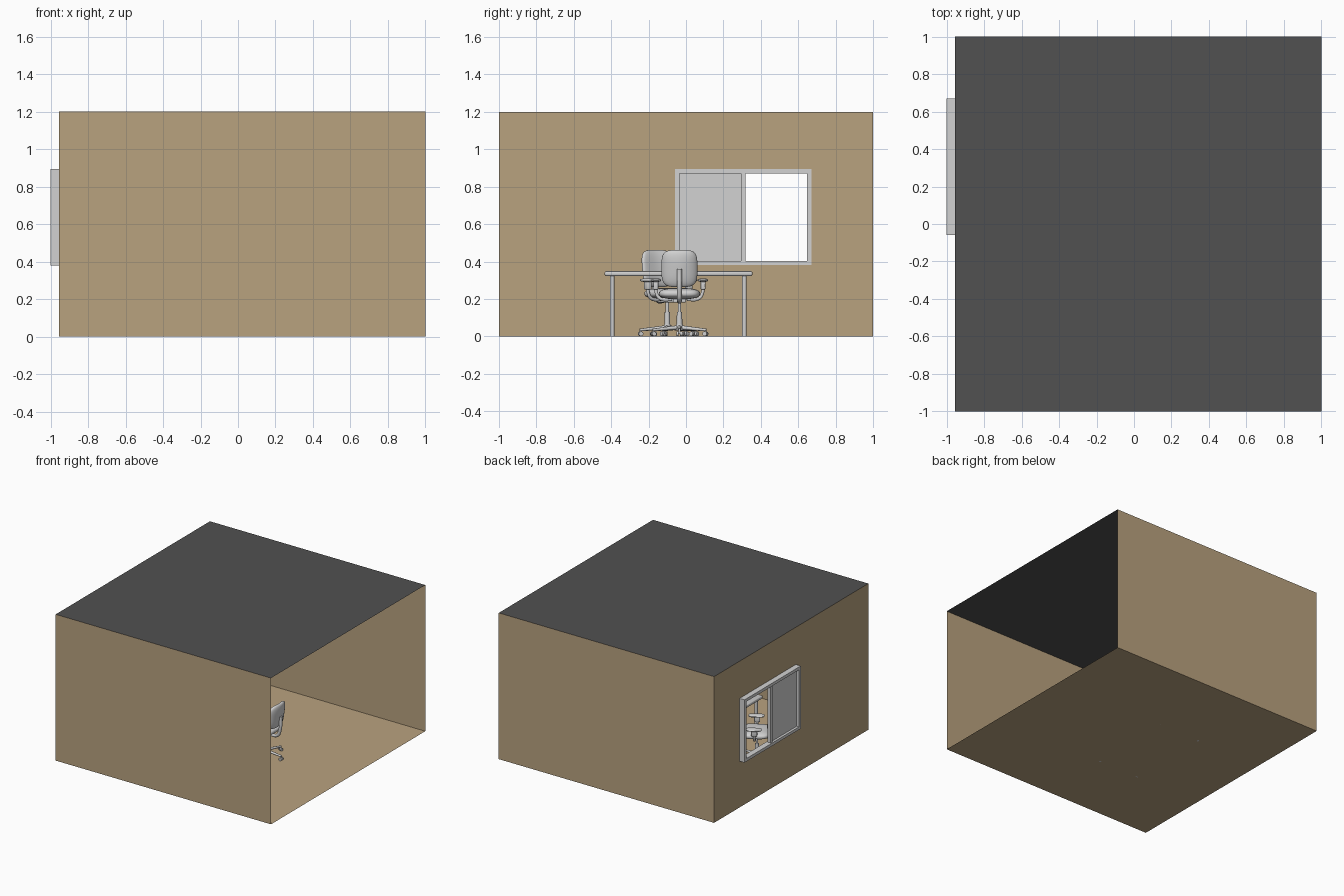
import bpy, bmesh, math
from mathutils import Vector, Matrix

if "Cube" in bpy.data.objects:
    bpy.data.objects.remove(bpy.data.objects["Cube"])


def material(name, rgb):
    m = bpy.data.materials.new(name)
    m.diffuse_color = (*rgb, 1)
    m.use_nodes = True
    m.node_tree.nodes["Principled BSDF"].inputs["Base Color"].default_value = m.diffuse_color
    return m


TAN = material("tan wall", (0.485, 0.362, 0.212))
DARK = material("dark ceiling", (0.082, 0.082, 0.082))
GREY = material("light grey", (0.645, 0.645, 0.645))


def finish(name, bm, mat, matrix=None, smooth=False):
    if matrix is not None:
        bm.transform(matrix)
    me = bpy.data.meshes.new(name)
    bm.to_mesh(me)
    bm.free()
    ob = bpy.data.objects.new(name, me)
    bpy.context.collection.objects.link(ob)
    me.materials.append(mat)
    if smooth:
        bpy.ops.object.select_all(action='DESELECT')
        ob.select_set(True)
        bpy.context.view_layer.objects.active = ob
        bpy.ops.object.shade_smooth_by_angle(angle=math.radians(40))
    return ob


def sheet(name, corners, mat):
    bm = bmesh.new()
    bm.faces.new([bm.verts.new(c) for c in corners])
    finish(name, bm, mat)


def add_box(bm, lo, hi, bevel=0):
    lo, hi = Vector(lo), Vector(hi)
    new = bmesh.ops.create_cube(bm, size=1)["verts"]
    for v in new:
        v.co = Vector(v.co[i] * (hi[i] - lo[i]) + (lo[i] + hi[i]) / 2 for i in range(3))
    if bevel:
        edges = {e for v in new for e in v.link_edges}
        bmesh.ops.bevel(bm, geom=list(edges), offset=bevel, segments=3,
                        profile=0.5, affect='EDGES')


def add_rod(bm, a, b, r1, r2, sides=16):
    a, b = Vector(a), Vector(b)
    rot = (b - a).to_track_quat('Z', 'Y').to_matrix().to_4x4()
    bmesh.ops.create_cone(bm, cap_ends=True, segments=sides, radius1=r1, radius2=r2,
                          depth=(b - a).length,
                          matrix=Matrix.Translation((a + b) / 2) @ rot)


def cushion(name, half, matrix, p=4, q=2.6, bend=0):
    # rounded pad, thin along its local z
    bm = bmesh.new()
    bmesh.ops.create_icosphere(bm, subdivisions=4, radius=1)
    for v in bm.verts:
        x, y, z = v.co
        t = ((abs(x)**p + abs(y)**p)**(q / p) + abs(z)**q)**(-1 / q)
        x, y, z = x * t, y * t, z * t
        v.co = (x * half[0], y * half[1], z * half[2] + bend * y * y)
    finish(name, bm, GREY, matrix, True)


def tube(name, points, radius, matrix):
    cu = bpy.data.curves.new(name, 'CURVE')
    cu.dimensions = '3D'
    cu.bevel_depth, cu.bevel_resolution, cu.resolution_u = radius, 3, 8
    cu.use_fill_caps = True
    sp = cu.splines.new('BEZIER')
    sp.bezier_points.add(len(points) - 1)
    for b, co in zip(sp.bezier_points, points):
        b.co = co
        b.handle_left_type = b.handle_right_type = 'AUTO'
    tmp = bpy.data.objects.new(name + "_path", cu)
    bpy.context.collection.objects.link(tmp)
    dg = bpy.context.evaluated_depsgraph_get()
    me = bpy.data.meshes.new_from_object(tmp.evaluated_get(dg))
    bm = bmesh.new()
    bm.from_mesh(me)
    bpy.data.objects.remove(tmp)
    bpy.data.meshes.remove(me)
    finish(name, bm, GREY, matrix, True)


# ---- room: thin sheets, open on the right side ----
X0, X1, H = -0.955, 1.0, 1.2
sheet("floor", [(X0, -1, 0), (X1, -1, 0), (X1, 1, 0), (X0, 1, 0)], TAN)
sheet("ceiling", [(X0, -1, H), (X1, -1, H), (X1, 1, H), (X0, 1, H)], DARK)
sheet("front_wall", [(X0, -1, 0), (X1, -1, 0), (X1, -1, H), (X0, -1, H)], TAN)
sheet("back_wall", [(X1, 1, 0), (X0, 1, 0), (X0, 1, H), (X1, 1, H)], TAN)

# left wall with the window opening left out
ys, zs = [-1, -0.06, 0.67, 1], [0, 0.38, 0.895, H]
bm = bmesh.new()
grid = [[bm.verts.new((X0, y, z)) for z in zs] for y in ys]
for i in range(3):
    for j in range(3):
        if (i, j) != (1, 1):
            bm.faces.new([grid[i][j], grid[i][j + 1], grid[i + 1][j + 1], grid[i + 1][j]])
finish("left_wall", bm, TAN)


# ---- sliding window ----
def ring(name, x0, x1, y0, y1, z0, z1, w):
    bm = bmesh.new()
    add_box(bm, (x0, y0, z0), (x1, y0 + w, z1))
    add_box(bm, (x0, y1 - w, z0), (x1, y1, z1))
    add_box(bm, (x0, y0 + w, z0), (x1, y1 - w, z0 + w))
    add_box(bm, (x0, y0 + w, z1 - w), (x1, y1 - w, z1))
    finish(name, bm, GREY)


ring("window_frame", -1.0, -0.953, -0.06, 0.67, 0.38, 0.895, 0.024)
bm = bmesh.new()
add_box(bm, (-0.99, 0.295, 0.404), (-0.96, 0.317, 0.871))
finish("window_mullion", bm, GREY)
bm = bmesh.new()
add_box(bm, (-0.980, -0.036, 0.404), (-0.974, 0.295, 0.871))
finish("window_pane", bm, GREY)

# ---- desk ----
bm = bmesh.new()
add_box(bm, (-0.395, -0.435, 0.323), (0.03, 0.355, 0.348), 0.008)
finish("desk_top", bm, GREY, smooth=True)
for x in (-0.36, -0.005):
    for y in (-0.395, 0.312):
        bm = bmesh.new()
        add_rod(bm, (x, y, 0), (x, y, 0.325), 0.0125, 0.0125)
        finish("desk_leg", bm, GREY, smooth=True)


# ---- office chair, facing local +x ----
def chair(tag, x, y, degrees):
    M = Matrix.Translation((x, y, 0)) @ Matrix.Rotation(math.radians(degrees), 4, 'Z')
    T = Matrix.Translation
    # five-armed base with twin-wheel castors
    star, wheels = bmesh.new(), bmesh.new()
    add_rod(star, (0, 0, 0.035), (0, 0, 0.062), 0.024, 0.018)
    for k in range(5):
        a = math.pi + k * math.tau / 5
        d, s = Vector((math.cos(a), math.sin(a), 0)), Vector((-math.sin(a), math.cos(a), 0))
        up = Vector((0, 0, 1))
        add_rod(star, up * 0.048, d * 0.15 + up * 0.034, 0.012, 0.007, 10)
        add_rod(star, d * 0.146 + up * 0.012, d * 0.146 + up * 0.036, 0.005, 0.006, 10)
        for side in (-1, 1):
            c = d * 0.146 + up * 0.0135
            add_rod(wheels, c + s * side * 0.004, c + s * side * 0.015, 0.0135, 0.012)
    finish(tag + "_base", star, GREY, M, True)
    finish(tag + "_castors", wheels, GREY, M, True)
    # gas column and seat mechanism
    bm = bmesh.new()
    add_rod(bm, (0, 0, 0.05), (0, 0, 0.13), 0.016, 0.014)
    add_rod(bm, (0, 0, 0.13), (0, 0, 0.19), 0.009, 0.009)
    add_box(bm, (-0.05, -0.035, 0.18), (0.05, 0.035, 0.203), 0.006)
    finish(tag + "_column", bm, GREY, M, True)
    # cushions
    cushion(tag + "_seat", (0.11, 0.11, 0.03), M @ T((0.01, 0, 0.228)))
    tilt = Matrix.Rotation(math.radians(-8), 4, 'Y')
    upright = Matrix.Rotation(math.radians(90), 4, 'Y')
    cushion(tag + "_backrest", (0.1, 0.096, 0.024),
            M @ T((-0.118, 0, 0.362)) @ tilt @ upright, bend=0.02)
    # support bar for the backrest
    tube(tag + "_back_support", [(-0.03, 0, 0.192), (-0.11, 0, 0.196),
                                 (-0.134, 0, 0.24), (-0.143, 0, 0.36)], 0.013, M)
    # arms
    for s in (-1, 1):
        tube(tag + "_arm_post", [(0.01, 0.04 * s, 0.196), (0.01, 0.105 * s, 0.203),
                                 (0.01, 0.124 * s, 0.235), (0.01, 0.126 * s, 0.295)],
             0.009, M)
        bm = bmesh.new()
        add_box(bm, (-0.012, 0.126 * s - 0.013, 0.25), (0.032, 0.126 * s + 0.013, 0.294), 0.005)
        finish(tag + "_arm_sleeve", bm, GREY, M, True)
        cushion(tag + "_arm_pad", (0.06, 0.027, 0.0095), M @ T((0.015, 0.126 * s, 0.3)))


chair("near_chair", 0.27, -0.035, 180)
chair("far_chair", -0.575, -0.1, 30)
